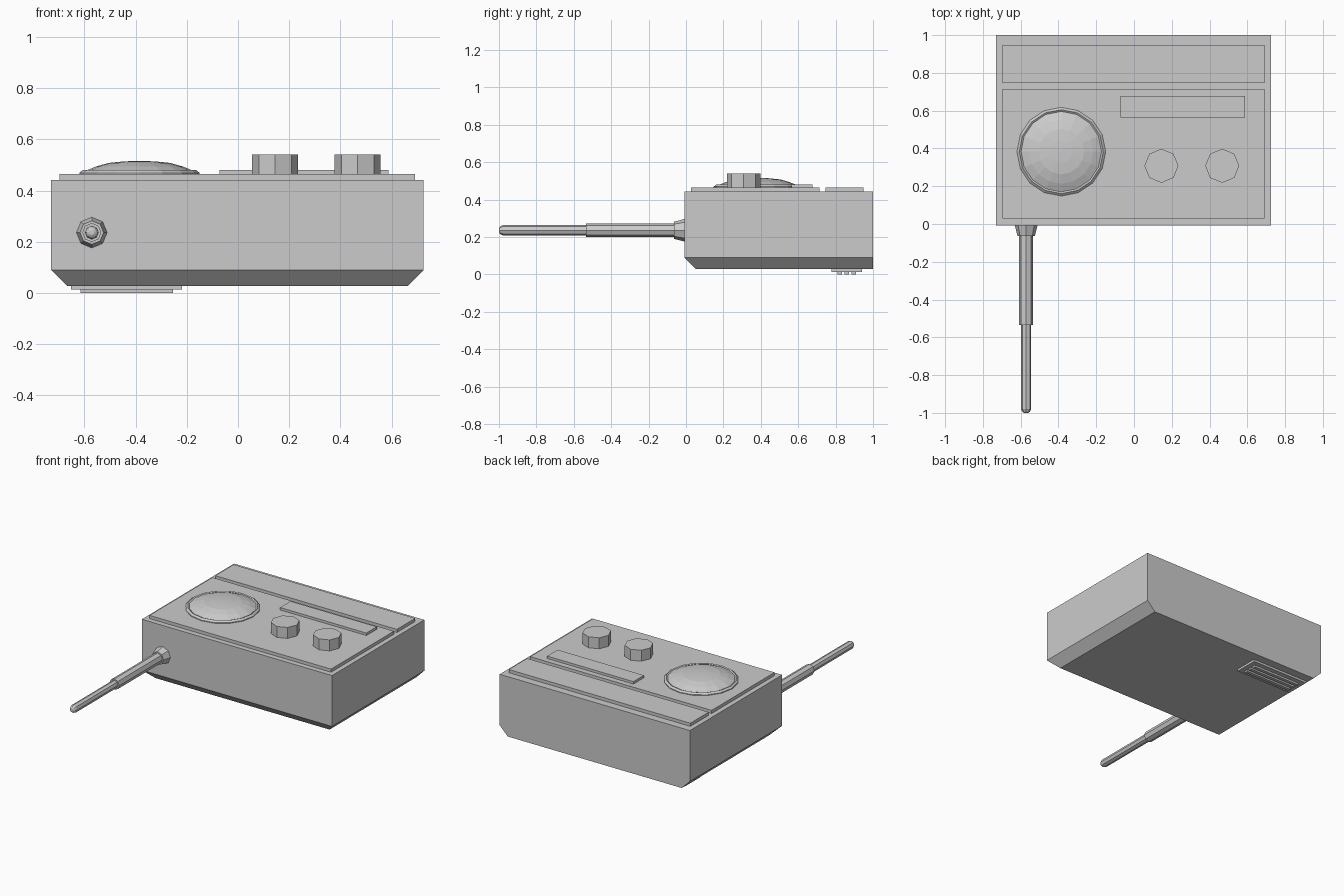
import bpy, bmesh, math
from mathutils import Matrix

cube = bpy.data.objects.get("Cube")
if cube:
    bpy.data.objects.remove(cube, do_unlink=True)

# Single plain grey material
grey = bpy.data.materials.new("plain_grey")
grey.use_nodes = True
grey.diffuse_color = (0.6, 0.6, 0.6, 1)
grey.node_tree.nodes["Principled BSDF"].inputs["Base Color"].default_value = (0.6, 0.6, 0.6, 1)


def finish(name, bm):
    bmesh.ops.recalc_face_normals(bm, faces=bm.faces[:])
    mesh = bpy.data.meshes.new(name)
    bm.to_mesh(mesh)
    bm.free()
    mesh.materials.append(grey)
    obj = bpy.data.objects.new(name, mesh)
    bpy.context.collection.objects.link(obj)
    return obj


def box(name, x0, x1, y0, y1, z0, z1):
    bm = bmesh.new()
    bmesh.ops.create_cube(bm, size=1)
    for v in bm.verts:
        v.co = (x1 if v.co.x > 0 else x0,
                y1 if v.co.y > 0 else y0,
                z1 if v.co.z > 0 else z0)
    return finish(name, bm)


def turned(name, profile, sides, matrix):
    """Faceted solid of revolution from (radius, height) points."""
    bm = bmesh.new()
    rings = []
    for r, h in profile:
        angles = [2 * math.pi * i / sides for i in range(sides)]
        rings.append([bm.verts.new((r * math.cos(a), r * math.sin(a), h)) for a in angles])
    for low, high in zip(rings, rings[1:]):
        for i in range(sides):
            j = (i + 1) % sides
            bm.faces.new((low[i], low[j], high[j], high[i]))
    bm.faces.new(rings[0][::-1])
    bm.faces.new(rings[-1])
    bm.transform(matrix)
    return finish(name, bm)


# Case: box standing on a base that tapers at the front and both sides
FRONT, SLOPE = -0.008, 0.062
box("case", -0.73, 0.725, FRONT, 1, 0.09, 0.442)
base = box("case_base", -0.73, 0.725, FRONT, 1, 0.028, 0.09)
for v in base.data.vertices:
    if v.co.z < 0.05:
        v.co.x -= math.copysign(SLOPE, v.co.x)
        if v.co.y < 0.5:
            v.co.y += SLOPE
# Join both into one closed shell
case = bpy.data.objects["case"]
bm = bmesh.new()
bm.from_mesh(case.data)
bm.from_mesh(base.data)
bpy.data.objects.remove(base, do_unlink=True)
bmesh.ops.delete(bm, geom=[f for f in bm.faces if abs(f.calc_center_median().z - 0.09) < 0.001],
                 context='FACES_ONLY')
bmesh.ops.remove_doubles(bm, verts=bm.verts[:], dist=0.001)
bmesh.ops.recalc_face_normals(bm, faces=bm.faces[:])
bm.to_mesh(case.data)
bm.free()

# Raised plates on the top
box("main_panel", -0.697, 0.692, 0.028, 0.715, 0.43, 0.464)
box("rear_panel", -0.697, 0.692, 0.747, 0.948, 0.43, 0.464)
box("display_strip", -0.072, 0.588, 0.563, 0.677, 0.45, 0.481)

# Domed speaker in a rim
dome_at = Matrix.Translation((-0.385, 0.383, 0))
turned("speaker_rim", [(0.235, 0.455), (0.235, 0.469), (0.222, 0.48), (0.213, 0.474)], 16, dome_at)
turned("speaker_dome", [(0.213, 0.465), (0.213, 0.476), (0.17, 0.494), (0.12, 0.508),
                        (0.06, 0.514), (0.005, 0.516)], 16, dome_at)

# Two octagonal knobs
for side, x in (("right", 0.145), ("left", 0.467)):
    turned(side + "_knob", [(0.09, 0.455), (0.09, 0.54)], 8, Matrix.Translation((x, 0.308, 0)))

# Telescopic antenna pointing forward
aerial = Matrix.Translation((-0.571, 0, 0.236)) @ Matrix.Rotation(math.pi / 2, 4, 'X')
turned("antenna_socket", [(0.062, 0), (0.046, 0.063)], 8, aerial)
turned("antenna_sleeve", [(0.037, 0.05), (0.037, 0.535)], 8, aerial)
turned("antenna_rod", [(0.027, 0.52), (0.027, 0.98), (0.02, 0.994), (0.01, 1)], 8, aerial)

# Vent plate with three slats underneath
box("vent_plate", -0.652, -0.218, 0.777, 0.942, 0.013, 0.035)
for i in range(3):
    y = 0.81 + 0.038 * i
    box(f"vent_slat_{i + 1}", -0.615, -0.253, y, y + 0.023, 0, 0.02)
